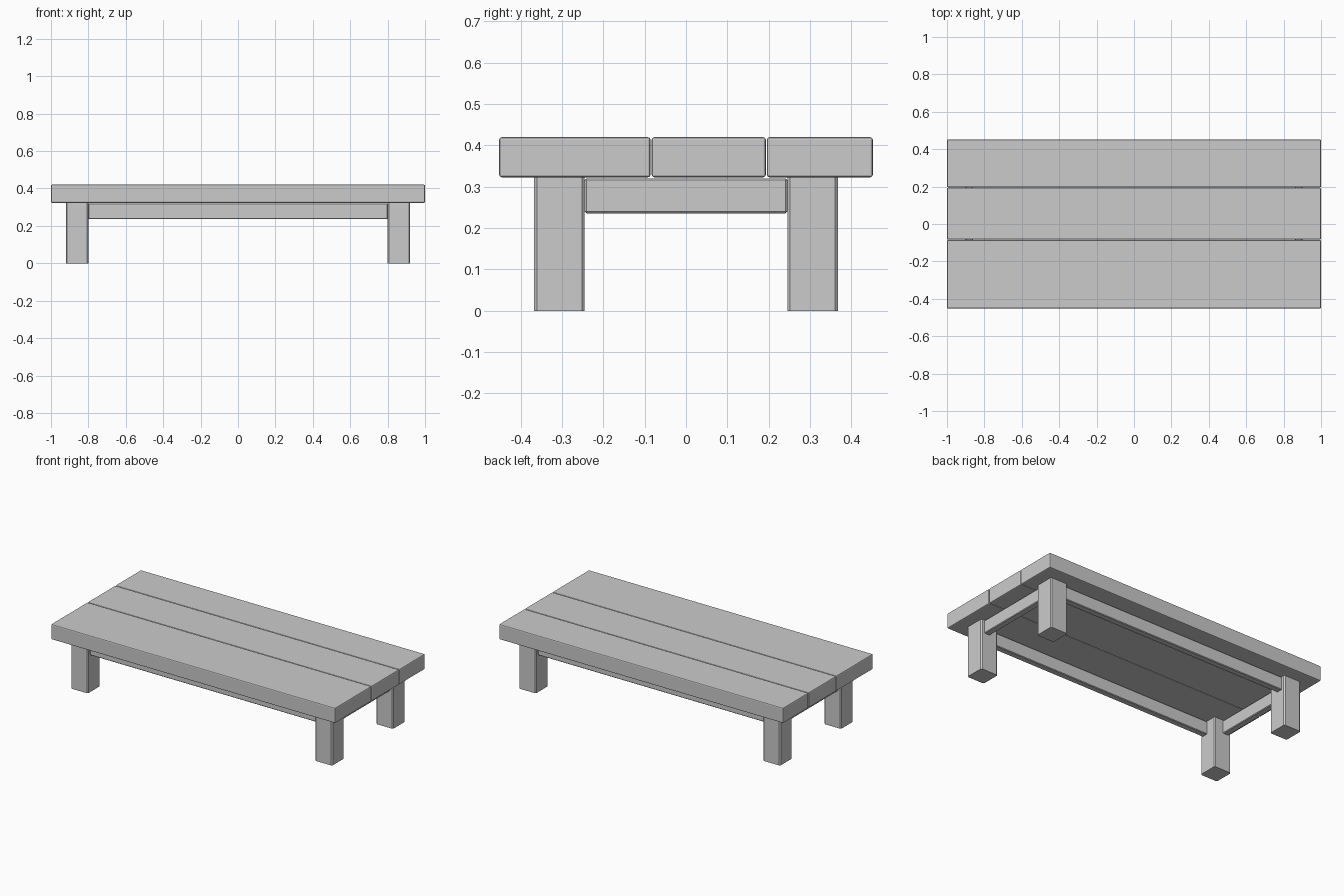
import bpy, bmesh

if "Cube" in bpy.data.objects:
    bpy.data.objects.remove(bpy.data.objects["Cube"])


def block(name, lo, hi, bevel=0.006, segments=2, vertical_only=False):
    """Bevelled box spanning the corners lo..hi."""
    bm = bmesh.new()
    bmesh.ops.create_cube(bm, size=1)
    for v in bm.verts:
        v.co = [(a + b) / 2 + c * (b - a) for a, b, c in zip(lo, hi, v.co)]
    edges = [e for e in bm.edges
             if not vertical_only or abs(e.verts[0].co.z - e.verts[1].co.z) > 0.01]
    bmesh.ops.bevel(bm, geom=edges, offset=bevel, segments=segments,
                    profile=0.5, affect='EDGES')
    mesh = bpy.data.meshes.new(name)
    bm.to_mesh(mesh)
    bm.free()
    obj = bpy.data.objects.new(name, mesh)
    bpy.context.collection.objects.link(obj)
    return obj


TOP, UNDER = 0.42, 0.323
LEG_X, LEG_Y = (0.80, 0.92), (0.245, 0.368)
INSET, THICK = 0.02, 0.04
APRON_Z = (0.236, 0.32)

# Tabletop: three planks of different widths
for name, y0, y1 in (("front_plank", -0.452, -0.086),
                     ("middle_plank", -0.083, 0.193),
                     ("back_plank", 0.196, 0.452)):
    block(name, (-1, y0, UNDER), (1, y1, TOP))


def span(side, inner, outer):
    """Range inner..outer mirrored to the given side."""
    return sorted((side * inner, side * outer))


for sy, depth in ((-1, "front"), (1, "back")):
    # Square legs with softened vertical corners
    for sx, side in ((-1, "left"), (1, "right")):
        x, y = span(sx, *LEG_X), span(sy, *LEG_Y)
        block(f"{depth}_{side}_leg", (x[0], y[0], 0), (x[1], y[1], UNDER),
              bevel=0.007, segments=1, vertical_only=True)
    # Long aprons between the legs
    y = span(sy, LEG_Y[1] - INSET - THICK, LEG_Y[1] - INSET)
    block(f"{depth}_apron", (-LEG_X[0], y[0], APRON_Z[0]),
          (LEG_X[0], y[1], APRON_Z[1]), bevel=0.004, segments=1)

# Short end aprons
for sx, side in ((-1, "left"), (1, "right")):
    x = span(sx, LEG_X[1] - INSET - THICK, LEG_X[1] - INSET)
    block(f"{side}_apron", (x[0], -LEG_Y[0], APRON_Z[0]),
          (x[1], LEG_Y[0], APRON_Z[1]), bevel=0.004, segments=1)
